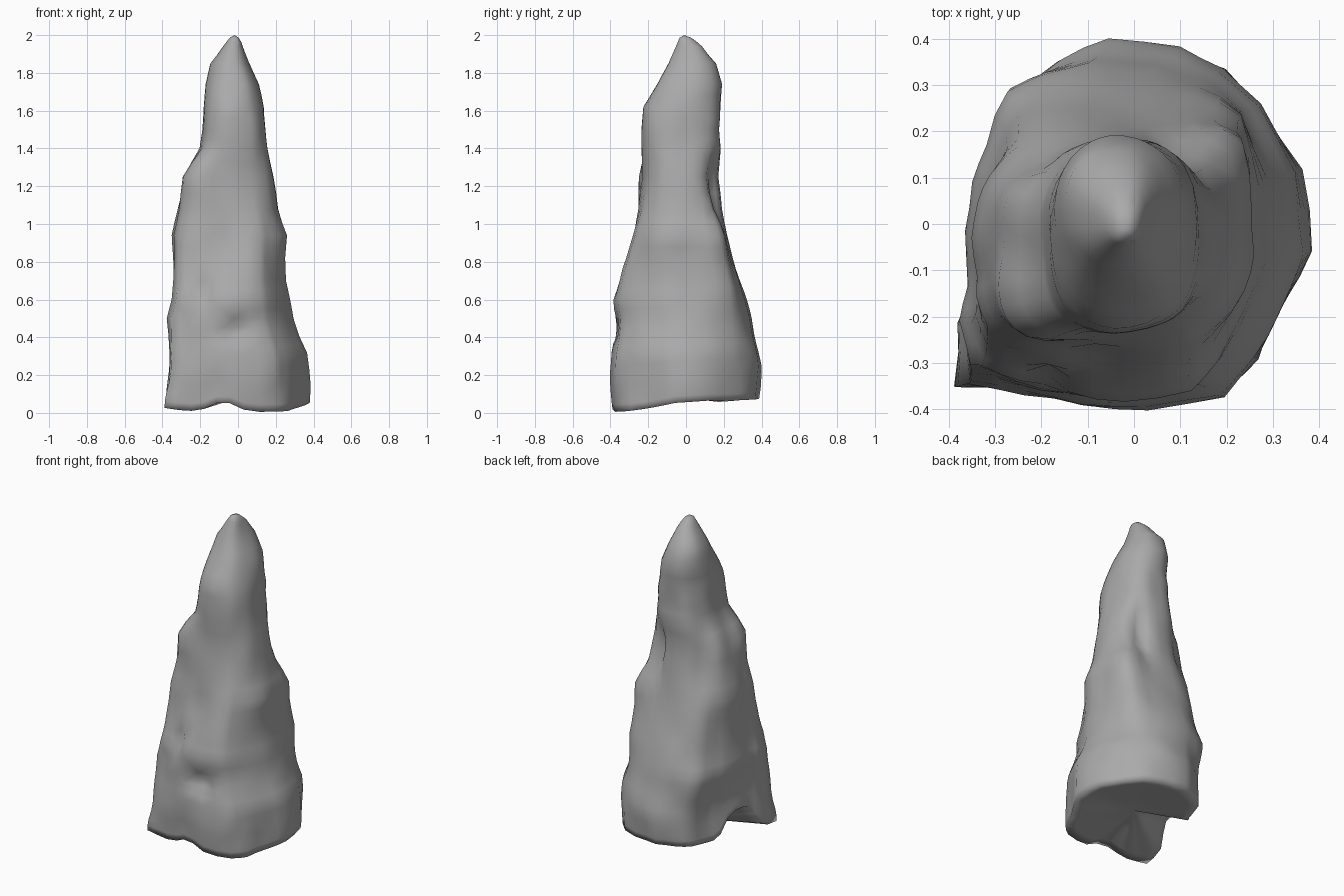
import bpy, bmesh, math
from mathutils import Vector, noise

cube = bpy.data.objects.get("Cube")
if cube:
    bpy.data.objects.remove(cube, do_unlink=True)

stone = bpy.data.materials.new("grey stone")
stone.use_nodes = True
grey = (0.4, 0.4, 0.4, 1)
stone.diffuse_color = grey
bsdf = stone.node_tree.nodes["Principled BSDF"]
bsdf.inputs["Base Color"].default_value = grey
bsdf.inputs["Roughness"].default_value = 0.9

# Footprint outline, counter-clockwise
FOOT = [(.39, -.06), (.365, .12), (.28, .26), (.2, .345), (.1, .385), (-.06, .405),
        (-.17, .36), (-.24, .31), (-.27, .18), (-.32, .11), (-.35, 0), (-.35, -.13),
        (-.385, -.22), (-.38, -.35), (-.25, -.37), (-.12, -.39), (.03, -.405),
        (.2, -.37), (.27, -.3), (.33, -.17)]
# Height, then left, right, front and back limits of the spire
RINGS = [(0, -.385, .385, -.39, .385), (.08, -.38, .385, -.395, .395), (.2, -.37, .375, -.405, .4),
         (.3, -.37, .365, -.4, .385), (.4, -.375, .325, -.385, .365), (.5, -.385, .295, -.375, .345),
         (.6, -.365, .275, -.38, .315), (.7, -.355, .255, -.345, .285), (.82, -.35, .25, -.305, .25),
         (.94, -.355, .26, -.275, .215), (1.08, -.32, .21, -.245, .185), (1.25, -.285, .18, -.23, .165),
         (1.4, -.2, .155, -.23, .185), (1.5, -.19, .145, -.23, .175), (1.62, -.183, .135, -.225, .183),
         (1.74, -.17, .11, -.155, .195), (1.85, -.145, .065, -.095, .165),
         (1.94, -.08, .03, -.055, .085), (1.985, -.045, .005, -.035, .03)]
# Hollows (negative) and ridges (positive): centre, size, push
RELIEF = [((-.01, -.38, .43), (.06, .12, .05), -.06), ((.08, -.31, .8), (.07, .15, .26), .025),
          ((-.19, -.31, .63), (.04, .12, .08), -.05), ((-.09, -.28, .85), (.04, .12, .16), -.02),
          ((.09, .17, 1.15), (.04, .08, .18), -.04), ((.19, .17, .95), (.09, .09, .16), .05),
          ((.21, .21, .68), (.09, .1, .18), .06),
          ((-.21, -.18, 1.25), (.09, .09, .15), .045), ((-.25, -.22, 1.0), (.1, .1, .15), .02),
          ((-.24, .22, .45), (.1, .1, .15), .025), ((-.2, .12, 1.1), (.06, .06, .22), -.04),
          ((-.38, -.35, .03), (.06, .06, .1), .025)]


def doubled(points):
    """Add a midpoint after every point but the last."""
    out = [points[0]]
    for a, b in zip(points, points[1:]):
        out += [tuple((p + q) / 2 for p, q in zip(a, b)), b]
    return out


def underside(x, y):
    """Uneven ground line: raised at the back, with a front notch and a side arch."""
    notch = .055 * math.exp(-((x + .08) / .09) ** 2) if y < 0 else 0
    arch = .17 * math.exp(-((y + .05) / .14) ** 4) if x < -.2 else 0
    side = .025 * (abs(x) / .39) ** 4
    return .005 + .07 * max(0, (y + .3) / .7) + notch + arch + side


def sculpt(x, y, z, cx, cy):
    out = Vector((x - cx, y - cy, 0))
    if out.length < .05:
        return Vector((x, y, z))
    push = .012 * noise.noise(Vector((x * 8, y * 8, z * 4 + 4)))
    for centre, size, amount in RELIEF:
        d = sum(((a - b) / s) ** 2 for a, b, s in zip((x, y, z), centre, size))
        push += amount * math.exp(-d)
    return Vector((x, y, z)) + out.normalized() * push


# Spire walls, lofted ring by ring
bm = bmesh.new()
outline = doubled(FOOT + FOOT[:1])[:-1]
rows = []
for z, x0, x1, y0, y1 in doubled(RINGS):
    cx, cy = (x0 + x1) / 2, (y0 + y1) / 2
    blend = min(1, max(0, (z - .1) / 1.1))
    power = 2.6 if z < 1.6 else 2.2
    row = []
    for fx, fy in outline:
        u, v = fx / .39, fy / .405
        # Footprint fades to a rounded square section higher up
        r = (abs(u) ** power + abs(v) ** power) ** (1 / power)
        u, v = (c * (1 - blend + blend / r) for c in (u, v))
        x, y = cx + u * (x1 - x0) / 2, cy + v * (y1 - y0) / 2
        p = sculpt(x, y, z, cx, cy)
        if z < .5:
            p.z += underside(x, y) * (1 - z / .5)
        row.append(bm.verts.new(p))
    rows.append(row)

# Underside rings, easing to a shallow middle
for scale in (.85, .5):
    rows.insert(0, [bm.verts.new((v.co.x * scale, v.co.y * scale,
                                  v.co.z * scale + .08 * (1 - scale))) for v in rows[0]])

n = len(outline)
for a, b in zip(rows, rows[1:]):
    for i in range(n):
        j = (i + 1) % n
        bm.faces.new((a[i], a[j], b[j], b[i]))
tip = bm.verts.new((-.018, -.01, 2))
base = bm.verts.new((0, 0, .08))
for i in range(n):
    j = (i + 1) % n
    bm.faces.new((rows[-1][i], rows[-1][j], tip))
    bm.faces.new((rows[0][j], rows[0][i], base))
bmesh.ops.triangulate(bm, faces=bm.faces[:], quad_method='SHORT_EDGE')

mesh = bpy.data.meshes.new("rock_spire")
bm.to_mesh(mesh)
bm.free()
mesh.materials.append(stone)
spire = bpy.data.objects.new("rock_spire", mesh)
bpy.context.collection.objects.link(spire)
bpy.context.view_layer.objects.active = spire
spire.select_set(True)
bpy.ops.object.shade_smooth()
